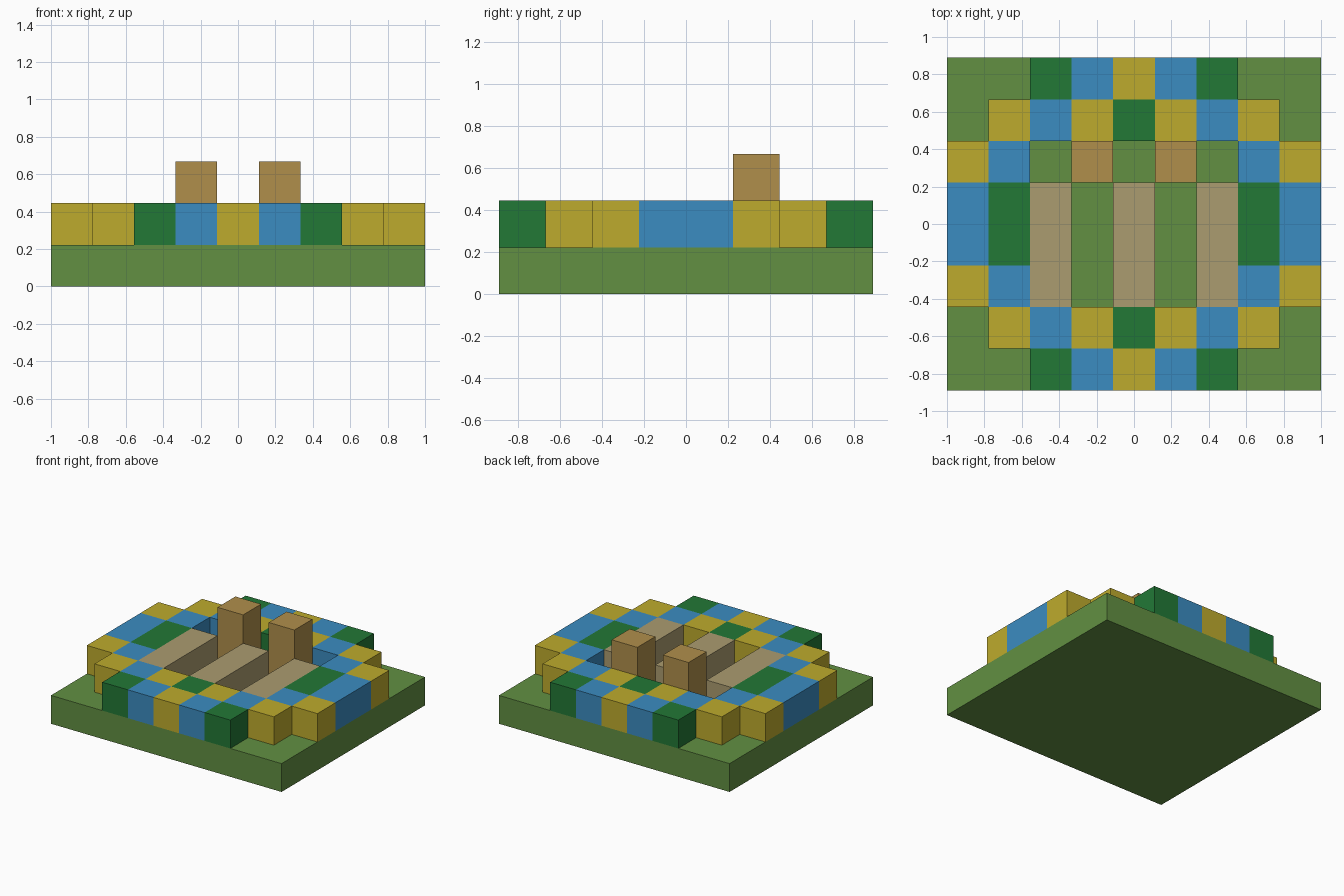
import bpy
import bmesh
from mathutils import Matrix

cube = bpy.data.objects.get("Cube")
if cube:
    bpy.data.objects.remove(cube, do_unlink=True)

U = 2 / 9  # edge of one block


def material(name, rgb):
    """Flat colour from 8-bit sRGB."""
    lin = [((c / 255 + 0.055) / 1.055) ** 2.4 for c in rgb] + [1]
    mat = bpy.data.materials.new(name)
    mat.use_nodes = True
    mat.diffuse_color = lin
    mat.node_tree.nodes["Principled BSDF"].inputs["Base Color"].default_value = lin
    return mat


def build(name, mat, boxes):
    """One object from boxes given in block units: centre x, y, bottom z, size."""
    bm = bmesh.new()
    for x, y, z, (sx, sy, sz) in boxes:
        place = Matrix.Translation((x * U, y * U, (z + sz / 2) * U))
        bmesh.ops.create_cube(bm, size=U, matrix=place @ Matrix.Diagonal((sx, sy, sz, 1)))
    mesh = bpy.data.meshes.new(name)
    bm.to_mesh(mesh)
    bm.free()
    mesh.materials.append(mat)
    bpy.context.collection.objects.link(bpy.data.objects.new(name, mesh))


grass = material("grass green", (98, 144, 66))
dark = material("dark green", (34, 120, 54))
blue = material("blue", (59, 140, 193))
yellow = material("yellow", (190, 171, 45))
wood = material("brown wood", (176, 143, 75))
pale = material("pale wood", (171, 156, 112))

# Ground slab
build("base", grass, [(0, 0, 0, (9, 8, 1))])

# Ring of coloured blocks: one quarter, outer corner first, mirrored both ways
QUARTER = ["..DBY",
           ".YBYD",
           "YB...",
           "BD..."]
ring = {"D": [], "B": [], "Y": []}
for r, row in enumerate(QUARTER):
    for c, key in enumerate(row):
        if key == ".":
            continue
        for x in {c - 4, 4 - c}:
            if r == 3:  # the two middle rows form one long block
                ring[key].append((x, 0, 1, (1, 2, 1)))
            else:
                for y in (r - 3.5, 3.5 - r):
                    ring[key].append((x, y, 1, (1, 1, 1)))
build("dark_green_blocks", dark, ring["D"])
build("blue_blocks", blue, ring["B"])
build("yellow_blocks", yellow, ring["Y"])

# Three long beams inside the ring
build("beams", pale, [(x, -0.5, 1, (1, 3, 1)) for x in (-2, 0, 2)])

# Two posts standing behind the beams
build("posts", wood, [(x, 1.5, 1, (1, 1, 2)) for x in (-1, 1)])
